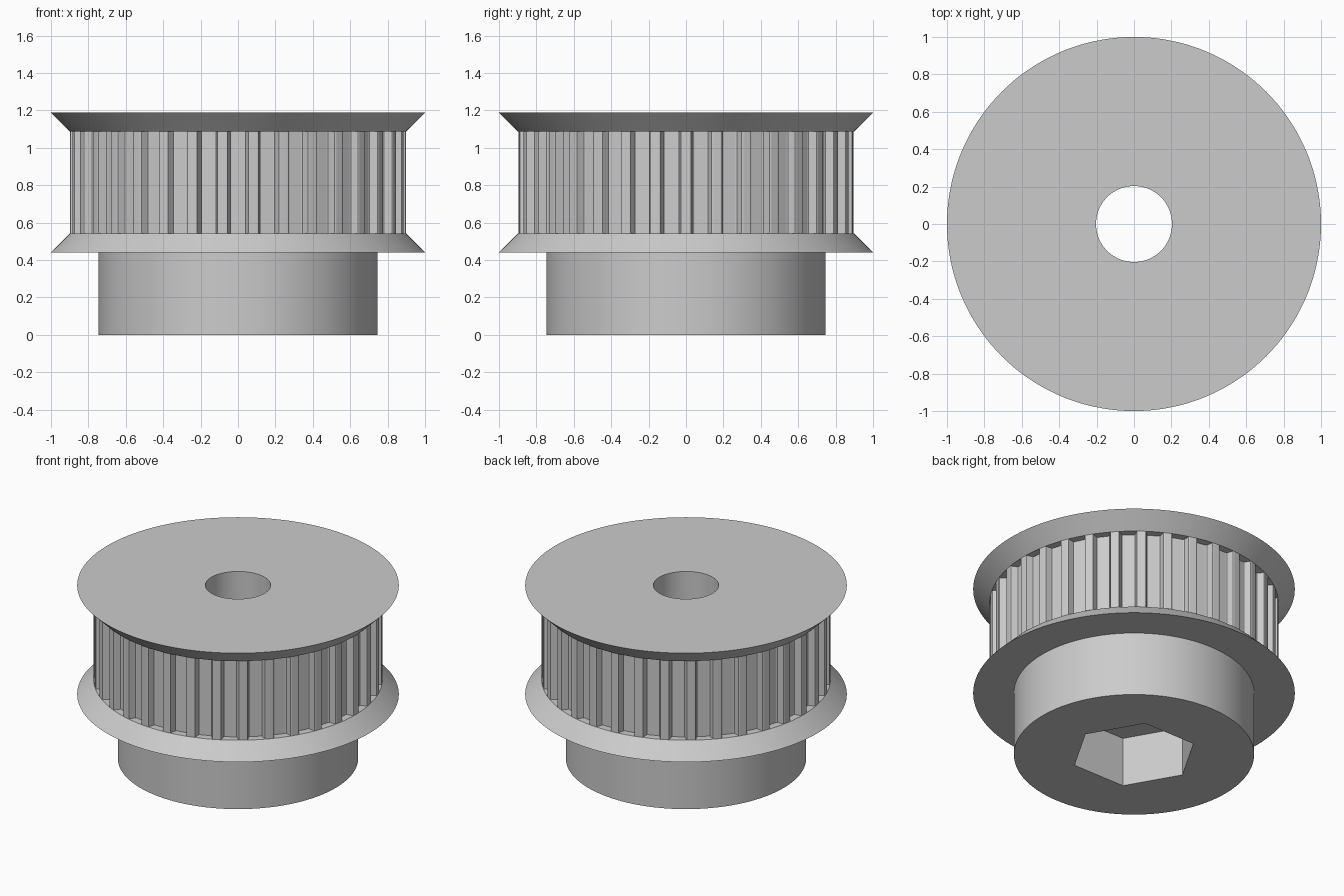
import bpy
import bmesh
from math import sin, cos, pi, radians, sqrt

cube = bpy.data.objects.get("Cube")
if cube:
    bpy.data.objects.remove(cube, do_unlink=True)

SEGMENTS = 144
TEETH = 34
BORE = 0.203
HUB = 0.747
RIM = 0.898
FLOOR = 0.84        # hidden inner edge of the flange faces
POCKET_TOP = 0.339
Z_HUB, Z_LOW, Z_HIGH, Z_TOP = 0.441, 0.543, 1.086, 1.188

grey = bpy.data.materials.new("plain grey")
colour = (0.6, 0.6, 0.6, 1)
grey.diffuse_color = colour
grey.use_nodes = True
grey.node_tree.nodes["Principled BSDF"].inputs["Base Color"].default_value = colour


def circle(radius):
    step = 2 * pi / SEGMENTS
    return [(radius * cos(i * step), radius * sin(i * step)) for i in range(SEGMENTS)]


def hexagon(radius):
    # Hexagon sampled at the same angles as the circles, corners on the x axis
    points = []
    for i in range(SEGMENTS):
        a = 2 * pi * i / SEGMENTS
        r = radius * cos(pi / 6) / cos(a % (pi / 3) - pi / 6)
        points.append((r * cos(a), r * sin(a)))
    return points


def gear_outline():
    # Trapezoid grooves with softened corners, first one facing the front
    half = [(0.0638, 0), (0.0585, 0.0005), (0.0552, 0.0026),
            (0.0402, 0.0444), (0.0368, 0.0467), (0.0316, 0.0475)]
    groove = [(-x, d) for x, d in half] + [(x, d) for x, d in reversed(half)]
    reach = sqrt(RIM ** 2 - half[0][0] ** 2)
    points = []
    for i in range(TEETH):
        a = 2 * pi * i / TEETH
        for x, d in groove:
            y = d - reach
            points.append((x * cos(a) - y * sin(a), x * sin(a) + y * cos(a)))
        # middle of the tooth tip
        t = a + pi / TEETH - pi / 2
        points.append((RIM * cos(t), RIM * sin(t)))
    return points


def loft(name, sections, smooth_angle=30):
    # Skin a series of (outline, height) sections
    bm = bmesh.new()
    rings = [[bm.verts.new((x, y, z)) for x, y in outline] for outline, z in sections]
    for a, b in zip(rings, rings[1:]):
        n = len(a)
        for i in range(n):
            j = (i + 1) % n
            bm.faces.new((a[i], a[j], b[j], b[i]))
    mesh = bpy.data.meshes.new(name)
    bm.to_mesh(mesh)
    bm.free()
    mesh.materials.append(grey)
    obj = bpy.data.objects.new(name, mesh)
    bpy.context.collection.objects.link(obj)
    bpy.ops.object.select_all(action='DESELECT')
    obj.select_set(True)
    bpy.context.view_layer.objects.active = obj
    bpy.ops.object.shade_smooth_by_angle(angle=radians(smooth_angle))
    return obj


bore, hub, rim, outer = circle(BORE), circle(HUB), circle(RIM), circle(1)
pocket, inner, gear = hexagon(0.393), circle(FLOOR), gear_outline()

# Hub with a hexagonal nut pocket underneath
loft("hub", [(bore, POCKET_TOP), (pocket, POCKET_TOP), (pocket, 0), (hub, 0), (hub, Z_HUB)])

# Conical belt flanges
loft("lower_flange", [(hub, Z_HUB), (outer, Z_HUB), (rim, Z_LOW), (inner, Z_LOW)])
loft("upper_flange", [(inner, Z_HIGH), (rim, Z_HIGH), (outer, Z_TOP), (bore, Z_TOP)])

# Toothed belt track
loft("toothed_ring", [(gear, Z_LOW), (gear, Z_HIGH)], 5)

# Shaft hole
loft("shaft_bore", [(bore, Z_TOP), (bore, POCKET_TOP)])
